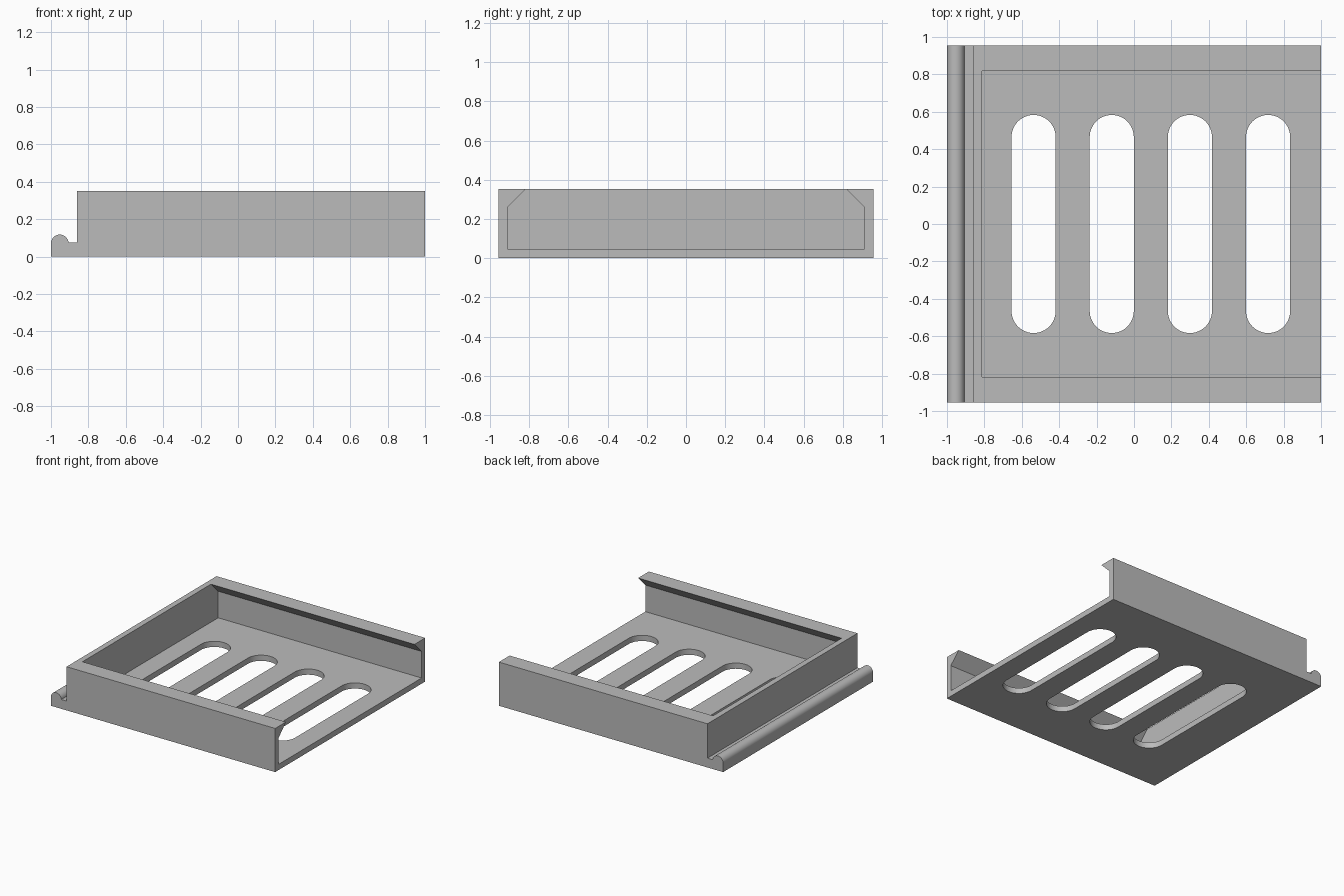
import bpy, bmesh, math
from mathutils import Vector

cube = bpy.data.objects.get("Cube")
if cube:
    bpy.data.objects.remove(cube, do_unlink=True)

grey = bpy.data.materials.new("plain grey")
grey.use_nodes = True
colour = (0.5, 0.5, 0.5, 1)
grey.diffuse_color = colour
grey.node_tree.nodes["Principled BSDF"].inputs["Base Color"].default_value = colour

WIDTH = 0.955      # half depth along y
HEIGHT = 0.352
WALL = 0.046
BACK = -0.86       # outer face of the closed end


def prism(name, points, direction):
    """Extrude a closed outline of 3D points along a direction."""
    bm = bmesh.new()
    face = bm.faces.new([bm.verts.new(p) for p in points])
    new = bmesh.ops.extrude_face_region(bm, geom=[face])["geom"]
    verts = [v for v in new if isinstance(v, bmesh.types.BMVert)]
    bmesh.ops.translate(bm, verts=verts, vec=Vector(direction))
    bmesh.ops.recalc_face_normals(bm, faces=bm.faces)
    mesh = bpy.data.meshes.new(name)
    bm.to_mesh(mesh)
    bm.free()
    mesh.materials.append(grey)
    obj = bpy.data.objects.new(name, mesh)
    bpy.context.collection.objects.link(obj)
    return obj


def arc(cx, cy, radius, start, end, steps):
    """Points along a circular arc, angles in degrees."""
    angles = [math.radians(start + (end - start) * i / steps) for i in range(steps + 1)]
    return [(cx + radius * math.cos(a), cy + radius * math.sin(a)) for a in angles]


def cut(target, cutter):
    """Subtract a cutter and apply the result."""
    mod = target.modifiers.new("cut", "BOOLEAN")
    mod.operation = "DIFFERENCE"
    mod.solver = "EXACT"
    mod.object = cutter
    bpy.context.view_layer.objects.active = target
    bpy.ops.object.modifier_apply(modifier=mod.name)
    bpy.data.objects.remove(cutter, do_unlink=True)


# Side outline: block, low ledge and rounded bead along the closed end
bead = 0.047
outline = [(-1, 0), (1, 0), (1, HEIGHT), (BACK, HEIGHT), (BACK, 0.075)]
outline += arc(bead - 1, 0.071, bead, 5, 180, 24)
tray = prism("tray", [(x, -WIDTH, z) for x, z in outline], (0, 2 * WIDTH, 0))

# Hollow with overhanging chamfered lips, open at the other end
half = [(0.91, WALL), (0.91, 0.26), (0.818, HEIGHT), (0.818, 0.5)]
section = half + [(-y, z) for y, z in reversed(half)]
start = BACK + WALL
cut(tray, prism("hollow_cutter", [(start, y, z) for y, z in section], (2.2, 0, 0)))

# Four long round-ended slots through the floor
radius = 0.118
straight = 0.583 - radius
for i in range(4):
    x = -0.537 + 0.418 * i
    slot = arc(x, straight, radius, 0, 180, 24) + arc(x, -straight, radius, 180, 360, 24)
    cut(tray, prism("slot_cutter", [(px, py, -0.1) for px, py in slot], (0, 0, 0.2)))

# Smooth the bead and slot ends, keep the edges sharp
bpy.ops.object.select_all(action="DESELECT")
tray.select_set(True)
bpy.context.view_layer.objects.active = tray
bpy.ops.object.shade_smooth_by_angle(angle=math.radians(30))
